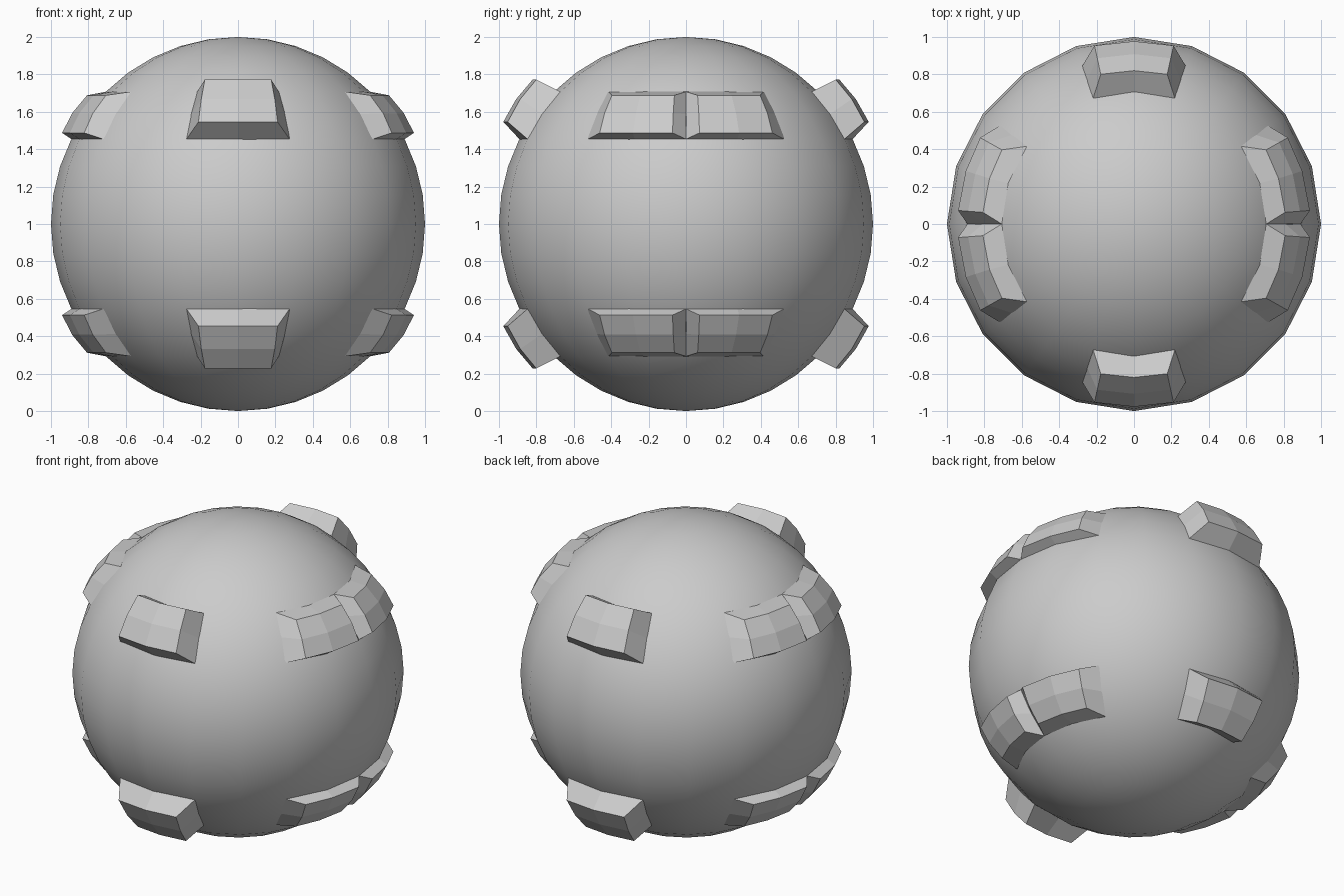
import bpy, bmesh, math
from mathutils import Vector

if "Cube" in bpy.data.objects:
    bpy.data.objects.remove(bpy.data.objects["Cube"])

SEG = 20
CENTRE = Vector((0, 0, 1))


def ring_point(az, radius, height):
    a = math.radians(az)
    return Vector((radius * math.cos(a), radius * math.sin(a), height))


def lug(name, base_az, outer_az, outer_low, outer_mid, outer_high, flip_z, turn, mirror):
    """Raised block over a 2 x 2 patch of the ball, with a narrower outer face.
    outer_* = (radius from z axis, height above ball centre)."""
    base_rows = [(math.cos(math.radians(e)), math.sin(math.radians(e))) for e in (27, 36, 45)]
    outer_rows = [outer_low, outer_mid, outer_high]
    bm = bmesh.new()
    inner, outer = [], []
    for (br, bz), (orr, oz) in zip(base_rows, outer_rows):
        for a, b in zip(base_az, outer_az):
            p, q = ring_point(a, br, bz), ring_point(b, orr, oz)
            p = p - (q - p) * 0.2          # sink the root into the ball
            for pt, store in ((p, inner), (q, outer)):
                x, y, z = pt
                y *= mirror
                c, s = math.cos(turn), math.sin(turn)
                pt = Vector((x * c - y * s, x * s + y * c, z * flip_z))
                store.append(bm.verts.new(pt + CENTRE))
    # Outer and inner patches
    for i in range(2):
        for j in range(2):
            k = i * 3 + j
            for g in (inner, outer):
                bm.faces.new((g[k], g[k + 1], g[k + 4], g[k + 3]))
    # Side walls
    loop = [0, 1, 2, 5, 8, 7, 6, 3]
    for a, b in zip(loop, loop[1:] + loop[:1]):
        bm.faces.new((inner[a], inner[b], outer[b], outer[a]))
    bmesh.ops.recalc_face_normals(bm, faces=bm.faces)
    me = bpy.data.meshes.new(name)
    bm.to_mesh(me)
    bm.free()
    bpy.context.collection.objects.link(bpy.data.objects.new(name, me))


# Ball
bpy.ops.mesh.primitive_uv_sphere_add(segments=SEG, ring_count=20, radius=1, location=CENTRE)
bpy.context.object.name = "ball"
bpy.ops.object.shade_smooth_by_angle(angle=math.radians(30))

for level, fz in (("upper", 1), ("lower", -1)):
    # Tall single lugs on front and back
    for side, turn in (("front", -math.pi / 2), ("back", math.pi / 2)):
        lug(f"{level}_{side}_lug", (-18, 0, 18), (-12.5, 0, 12.5),
            (0.977, 0.546), (0.908, 0.668), (0.82, 0.772), fz, turn, 1)
    # Low paired lugs on both sides, meeting in a groove
    for side, turn in (("right", 0), ("left", math.pi)):
        for half, m in (("a", 1), ("b", -1)):
            lug(f"{level}_{side}_lug_{half}", (0, 18, 36), (4.4, 17.5, 29.3),
                (0.943, 0.487), (0.89, 0.592), (0.81, 0.688), fz, turn, m)
